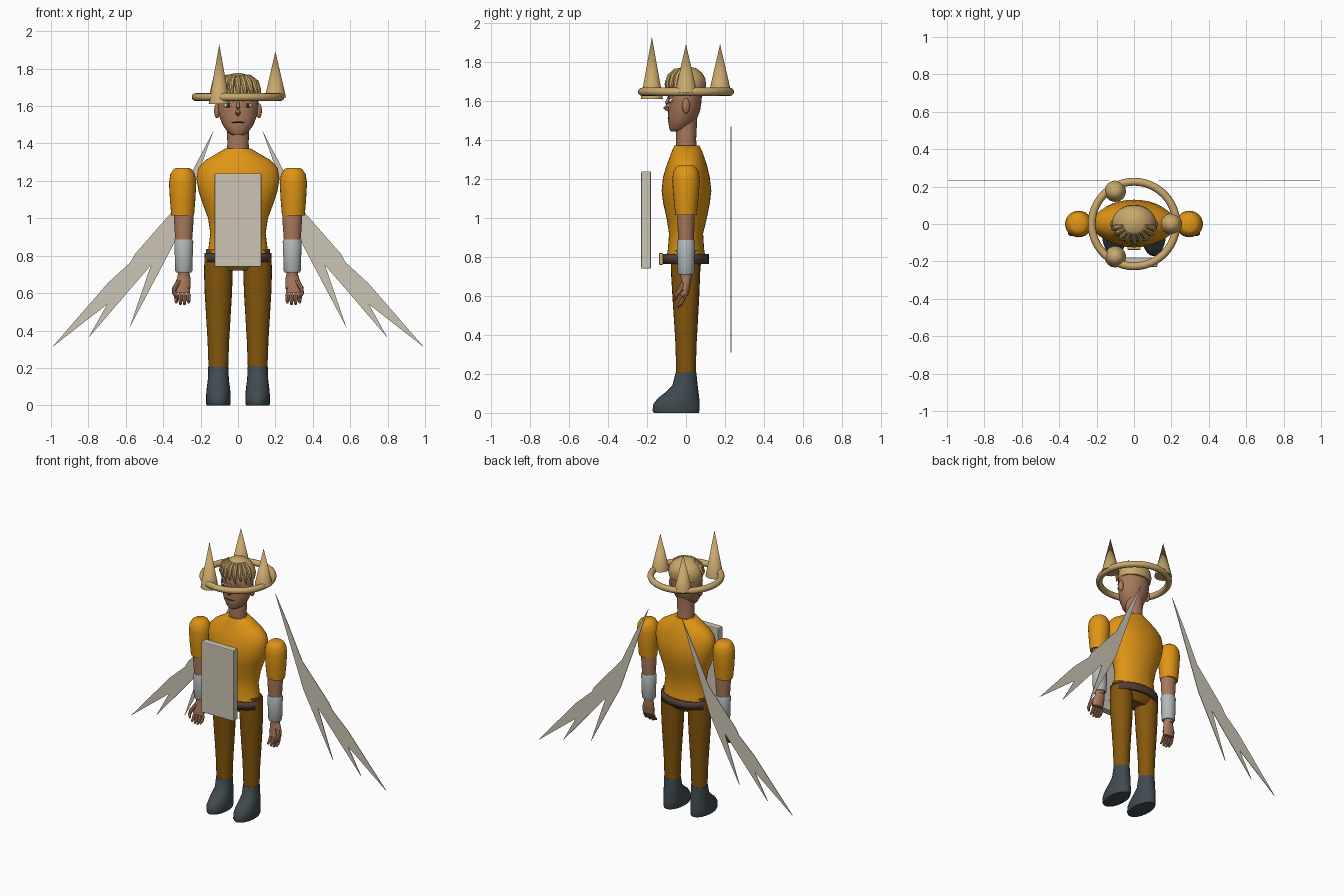
import bpy, bmesh, math
from mathutils import Matrix, Vector

def material(name, r, g, b):
    m = bpy.data.materials.new(name)
    m.diffuse_color = (r, g, b, 1)
    return m

ORANGE = material("orange cloth", 0.74, 0.30, 0.008)
PANTS = material("dark ochre cloth", 0.235, 0.095, 0.004)
SKIN = material("skin", 0.40, 0.19, 0.105)
GOLD = material("pale gold", 0.58, 0.39, 0.15)
STONE = material("pale stone", 0.60, 0.56, 0.46)
SILVER = material("silver grey", 0.45, 0.48, 0.48)
SLATE = material("slate leather", 0.052, 0.07, 0.08)
BROWN = material("brown leather", 0.085, 0.048, 0.036)
WHITE = material("eye white", 0.7, 0.7, 0.68)
DARK = material("dark line", 0.03, 0.02, 0.018)

def finish(name, bm, mat, smooth=True):
    bmesh.ops.recalc_face_normals(bm, faces=bm.faces)
    me = bpy.data.meshes.new(name)
    bm.to_mesh(me)
    bm.free()
    me.materials.append(mat)
    ob = bpy.data.objects.new(name, me)
    bpy.context.collection.objects.link(ob)
    bpy.context.view_layer.objects.active = ob
    ob.select_set(True)
    if smooth:
        bpy.ops.object.shade_smooth_by_angle(angle=math.radians(40))
    ob.select_set(False)
    return ob

def skin_rings(name, rings, mat, caps=True):
    bm = bmesh.new()
    rows = [[bm.verts.new(p) for p in ring] for ring in rings]
    n = len(rows[0])
    for a, b in zip(rows, rows[1:]):
        for i in range(n):
            j = (i + 1) % n
            bm.faces.new((a[i], a[j], b[j], b[i]))
    if caps:
        bm.faces.new(rows[0])
        bm.faces.new(rows[-1])
    return finish(name, bm, mat)

# Stacked elliptical sections: (z, centre x, half width, front y, back y)
def loft(name, secs, mat, n=24, caps=True):
    rings = []
    for z, cx, rx, y0, y1 in secs:
        rings.append([(cx + rx * math.cos(2 * math.pi * i / n),
                       (y0 + y1) / 2 + (y1 - y0) / 2 * math.sin(2 * math.pi * i / n), z)
                      for i in range(n)])
    return skin_rings(name, rings, mat, caps)

# Tapered round tube through points (x, y, z, radius)
def tube(name, pts, mat, n=8):
    ps = [Vector(p[:3]) for p in pts]
    rings = []
    for k, p in enumerate(ps):
        d = ps[min(k + 1, len(ps) - 1)] - ps[max(k - 1, 0)]
        q = d.to_track_quat('Z', 'Y')
        r = pts[k][3]
        rings.append([p + q @ Vector((r * math.cos(2 * math.pi * i / n),
                                      r * math.sin(2 * math.pi * i / n), 0)) for i in range(n)])
    return skin_rings(name, rings, mat)

def ball(name, loc, scale, mat, n=16):
    bm = bmesh.new()
    bmesh.ops.create_uvsphere(bm, u_segments=n, v_segments=n // 2, radius=1,
                              matrix=Matrix.LocRotScale(Vector(loc), None, Vector(scale)))
    return finish(name, bm, mat)

def box(name, loc, size, mat, bevel=0.0):
    bm = bmesh.new()
    bmesh.ops.create_cube(bm, size=1, matrix=Matrix.LocRotScale(Vector(loc), None, Vector(size)))
    if bevel:
        bmesh.ops.bevel(bm, geom=bm.edges[:], offset=bevel, segments=2, affect='EDGES', profile=0.5)
    return finish(name, bm, mat, False)

# Torso, hips and belt
loft("shirt", [(0.80, 0, 0.165, -0.10, 0.10), (0.84, 0, 0.158, -0.093, 0.093),
               (0.92, 0, 0.148, -0.087, 0.088), (1.0, 0, 0.16, -0.10, 0.107),
               (1.08, 0, 0.19, -0.118, 0.123), (1.14, 0, 0.21, -0.125, 0.13),
               (1.21, 0, 0.222, -0.118, 0.122), (1.27, 0, 0.212, -0.10, 0.108),
               (1.31, 0, 0.175, -0.085, 0.095), (1.345, 0, 0.115, -0.072, 0.082),
               (1.372, 0, 0.07, -0.06, 0.068)], ORANGE, 32)
loft("hips", [(0.72, 0, 0.13, -0.055, 0.055), (0.76, 0, 0.17, -0.078, 0.078),
              (0.835, 0, 0.172, -0.085, 0.085)], PANTS)
belt = loft("belt", [(0.765, 0, 0.178, -0.12, 0.117), (0.815, 0, 0.178, -0.12, 0.117)],
            BROWN, 32, False)
solid = belt.modifiers.new("thickness", 'SOLIDIFY')
solid.thickness = 0.02
box("buckle", (0, -0.128, 0.79), (0.07, 0.02, 0.06), GOLD, 0.004)

# Head and neck
loft("neck", [(1.35, 0, 0.06, -0.05, 0.058), (1.40, 0, 0.057, -0.052, 0.052),
              (1.52, 0, 0.06, -0.05, 0.058)], SKIN)
loft("head", [(1.445, 0, 0.03, -0.078, -0.02), (1.46, 0, 0.055, -0.086, 0.02),
              (1.50, 0, 0.083, -0.092, 0.052), (1.55, 0, 0.102, -0.092, 0.072),
              (1.60, 0, 0.109, -0.09, 0.08), (1.66, 0, 0.109, -0.09, 0.083),
              (1.71, 0, 0.092, -0.075, 0.072), (1.74, 0, 0.05, -0.04, 0.045)], SKIN, 28)
tube("nose", [(0, -0.086, 1.625, 0.007), (0, -0.098, 1.59, 0.010),
              (0, -0.104, 1.567, 0.015), (0, -0.09, 1.552, 0.008)], SKIN, 10)
ball("mouth", (0, -0.086, 1.513), (0.036, 0.008, 0.005), DARK)
for s in (-1, 1):
    ball("ear", (s * 0.112, 0.0, 1.575), (0.016, 0.02, 0.04), SKIN)
    ball("eye", (s * 0.052, -0.075, 1.603), (0.025, 0.013, 0.012), WHITE)
    ball("iris", (s * 0.052, -0.085, 1.603), (0.010, 0.005, 0.010), DARK)
    tube("eyebrow", [(s * 0.025, -0.09, 1.625, 0.003), (s * 0.055, -0.083, 1.632, 0.005),
                     (s * 0.082, -0.066, 1.624, 0.002)], GOLD, 6)

# Hair cap with fringe strands
loft("hair", [(1.645, 0, 0.112, -0.085, 0.095), (1.68, 0, 0.118, -0.092, 0.103),
              (1.715, 0, 0.108, -0.09, 0.10), (1.745, 0, 0.085, -0.072, 0.083),
              (1.768, 0, 0.05, -0.045, 0.055), (1.777, 0, 0.012, -0.01, 0.02)], GOLD, 28)
for k in range(9):
    a = math.radians(-90 + (k - 4) * 19)
    c, s = math.cos(a), math.sin(a)
    low = 1.635 if k % 2 else 1.655
    tube("hair_strand", [(0.06 * c, 0.05 * s, 1.762, 0.01), (0.1 * c, 0.082 * s, 1.725, 0.017),
                         (0.115 * c, 0.098 * s, 1.685, 0.013),
                         (0.113 * c + 0.01, 0.1 * s, low, 0.002)], GOLD)

# Halo ring with three spikes
bm = bmesh.new()
rows = [[bm.verts.new(((0.226 + 0.021 * math.cos(v)) * math.cos(u),
                       (0.226 + 0.021 * math.cos(v)) * math.sin(u), 1.648 + 0.021 * math.sin(v)))
         for v in [2 * math.pi * j / 12 for j in range(12)]]
        for u in [2 * math.pi * i / 48 for i in range(48)]]
for i in range(48):
    for j in range(12):
        a, b, k = rows[i], rows[(i + 1) % 48], (j + 1) % 12
        bm.faces.new((a[j], b[j], b[k], a[k]))
finish("halo_ring", bm, GOLD)
for x, y, z0, z1 in ((0.2, 0, 1.645, 1.893), (-0.1, 0.175, 1.645, 1.893), (-0.1, -0.175, 1.61, 1.93)):
    bm = bmesh.new()
    bmesh.ops.create_cone(bm, cap_ends=True, segments=24, radius1=0.057, radius2=0.0, depth=z1 - z0,
                          matrix=Matrix.Translation((x, y, (z0 + z1) / 2)))
    finish("halo_spike", bm, GOLD)

# Floating tablet in front
box("tablet", (0, -0.205, 0.99), (0.25, 0.05, 0.50), STONE, 0.006)

# Limbs and wings, once per side
wing = [(0.13, 1.47), (0.23, 1.28), (0.34, 1.05), (0.55, 0.81), (0.575, 0.765), (0.695, 0.655),
        (0.995, 0.31), (0.70, 0.54), (0.80, 0.36), (0.465, 0.75), (0.58, 0.415), (0.35, 0.85)]
for s in (-1, 1):
    x = s * 0.105
    loft("trouser_leg", [(0.19, x, 0.052, -0.05, 0.05), (0.35, x, 0.058, -0.054, 0.054),
                         (0.45, x, 0.064, -0.06, 0.06), (0.60, x, 0.073, -0.07, 0.068),
                         (0.72, x, 0.077, -0.077, 0.073), (0.80, x, 0.073, -0.077, 0.075)], PANTS)
    loft("boot", [(0, x, 0.062, -0.165, 0.066), (0.012, x, 0.066, -0.172, 0.07),
                  (0.045, x, 0.066, -0.168, 0.07), (0.075, x, 0.064, -0.145, 0.068),
                  (0.11, x, 0.06, -0.10, 0.064), (0.14, x, 0.056, -0.07, 0.06),
                  (0.207, x, 0.054, -0.053, 0.053)], SLATE)
    x = s * 0.296
    loft("sleeve", [(1.015, x, 0.061, -0.055, 0.055), (1.10, x, 0.068, -0.064, 0.064),
                    (1.19, x, 0.073, -0.071, 0.071), (1.235, x, 0.066, -0.066, 0.066),
                    (1.26, x, 0.05, -0.052, 0.052), (1.27, x, 0.035, -0.038, 0.038)], ORANGE)
    x = s * 0.29
    loft("forearm", [(0.69, x, 0.03, -0.028, 0.03), (0.85, x, 0.042, -0.038, 0.038),
                     (0.95, x, 0.05, -0.043, 0.043), (1.03, x, 0.054, -0.045, 0.045)], SKIN)
    loft("cuff", [(0.71, x, 0.04, -0.038, 0.038), (0.72, x, 0.046, -0.043, 0.043),
                  (0.80, x, 0.048, -0.045, 0.045), (0.875, x, 0.051, -0.047, 0.047),
                  (0.887, x, 0.046, -0.043, 0.043)], SILVER)
    loft("palm", [(0.60, x + s * 0.01, 0.042, -0.032, 0.01), (0.64, x + s * 0.008, 0.044, -0.03, 0.02),
                  (0.68, x, 0.036, -0.024, 0.026), (0.715, x, 0.028, -0.024, 0.026)], SKIN, 16)
    for k in range(4):
        fx = x + s * (-0.026 + 0.022 * k)
        low = 0.54 if k in (1, 2) else 0.55
        tube("finger", [(fx, -0.012, 0.63, 0.012), (fx, -0.012, 0.59, 0.0115),
                        (fx, -0.026, 0.562, 0.0105), (fx, -0.045, low, 0.007)], SKIN)
    tube("thumb", [(x + s * 0.025, -0.015, 0.665, 0.013), (x + s * 0.05, -0.035, 0.625, 0.013),
                   (x + s * 0.052, -0.052, 0.60, 0.011), (x + s * 0.042, -0.06, 0.578, 0.006)], SKIN)
    bm = bmesh.new()
    face = bm.faces.new([bm.verts.new((s * px, 0.229, pz)) for px, pz in wing])
    ext = bmesh.ops.extrude_face_region(bm, geom=[face])
    bmesh.ops.translate(bm, vec=(0, 0.004, 0),
                        verts=[v for v in ext["geom"] if isinstance(v, bmesh.types.BMVert)])
    finish("wing", bm, STONE, False)
